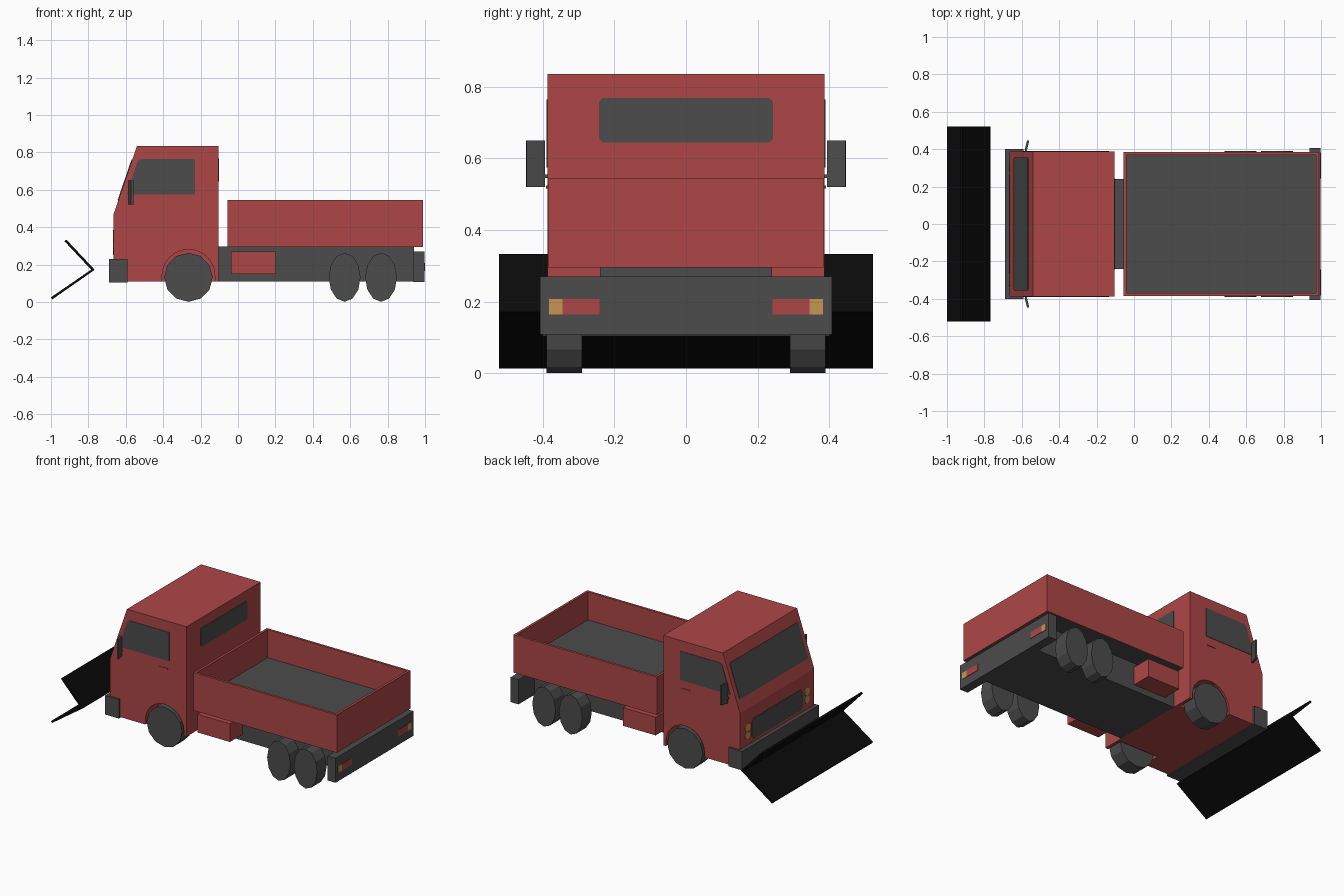
import bpy, bmesh, math
from mathutils import Vector

if "Cube" in bpy.data.objects:
    bpy.data.objects.remove(bpy.data.objects["Cube"])


def material(name, r, g, b):
    m = bpy.data.materials.new(name)
    m.diffuse_color = (r, g, b, 1)
    m.use_nodes = True
    m.node_tree.nodes["Principled BSDF"].inputs["Base Color"].default_value = m.diffuse_color
    return m


RED = material("red_paint", 0.42, 0.062, 0.062)
GREY = material("dark_grey", 0.072, 0.072, 0.072)
BLACK = material("black_metal", 0.003, 0.003, 0.003)
AMBER = material("amber_light", 0.58, 0.30, 0.09)


def prism(name, pts, vec, mat):
    """Flat polygon of 3D points extruded along vec."""
    bm = bmesh.new()
    face = bm.faces.new([bm.verts.new(p) for p in pts])
    ext = bmesh.ops.extrude_face_region(bm, geom=[face], use_keep_orig=True)
    moved = [v for v in ext["geom"] if isinstance(v, bmesh.types.BMVert)]
    bmesh.ops.translate(bm, verts=moved, vec=vec)
    bmesh.ops.recalc_face_normals(bm, faces=bm.faces)
    me = bpy.data.meshes.new(name)
    bm.to_mesh(me)
    bm.free()
    me.materials.append(mat)
    ob = bpy.data.objects.new(name, me)
    bpy.context.collection.objects.link(ob)
    return ob


def box(name, x0, x1, y0, y1, z0, z1, mat):
    pts = [(x0, y0, z0), (x1, y0, z0), (x1, y1, z0), (x0, y1, z0)]
    return prism(name, pts, (0, 0, z1 - z0), mat)


def side_profile(name, xz, y0, y1, mat):
    return prism(name, [(x, y0, z) for x, z in xz], (0, y1 - y0, 0), mat)


def chamfered(a0, a1, b0, b1, c):
    """Rectangle with clipped corners."""
    return [(a0 + c, b0), (a1 - c, b0), (a1, b0 + c), (a1, b1 - c),
            (a1 - c, b1), (a0 + c, b1), (a0, b1 - c), (a0, b0 + c)]


def ellipse(cx, cz, rx, rz, n):
    return [(cx + rx * math.sin(2 * math.pi * i / n),
             cz + rz * math.cos(2 * math.pi * i / n)) for i in range(n)]


# Cab: side profile with wheel arch, plus a core that closes the arch pockets
AX, AZ, AR = -0.265, 0.14, 0.141
arch = [(AX + AR * math.cos(math.pi * i / 12), AZ + AR * math.sin(math.pi * i / 12))
        for i in range(13)]
cab = [(-0.105, 0.11), (-0.105, 0.835), (-0.54, 0.835), (-0.665, 0.47), (-0.665, 0.11),
       (AX - AR, 0.11)] + arch[::-1] + [(AX + AR, 0.11)]
side_profile("cab", cab, -0.387, 0.387, RED)
box("cab_core", -0.45, -0.11, -0.27, 0.27, 0.11, 0.32, RED)

# Windscreen: plate lying on the slanted front
low, high = Vector((-0.665, 0, 0.47)), Vector((-0.54, 0, 0.835))
slope = high - low
normal = Vector((-slope.z, 0, slope.x)).normalized()
screen = [low + slope * t + Vector((0, y, 0))
          for y, t in chamfered(-0.355, 0.355, 0.2, 0.8, 0.012)]
prism("windscreen", screen, normal * 0.004, GREY)

# Rear window and front grille
prism("rear_window", [(-0.106, y, z) for y, z in chamfered(-0.243, 0.243, 0.645, 0.768, 0.01)],
      (0.005, 0, 0), GREY)
prism("grille", [(-0.664, y, z) for y, z in chamfered(-0.265, 0.265, 0.25, 0.385, 0.02)],
      (-0.005, 0, 0), GREY)

# Bumpers
box("front_bumper", -0.69, -0.59, -0.4, 0.4, 0.105, 0.23, GREY)
box("rear_bumper", 0.938, 0.997, -0.407, 0.407, 0.108, 0.27, GREY)

# Chassis and load bed
box("chassis", -0.107, 0.94, -0.24, 0.24, 0.11, 0.297, GREY)
W, T = 0.384, 0.016
X0, X1 = -0.057, 0.99
box("bed_floor", X0 + 0.005, X1 - 0.005, -W + 0.005, W - 0.005, 0.295, 0.36, GREY)
box("bed_front_wall", X0, X0 + T, -W, W, 0.295, 0.545, RED)
box("bed_rear_wall", X1 - T, X1, -W, W, 0.295, 0.545, RED)

# Parts repeated on both sides
for s, side in ((1, "left"), (-1, "right")):
    box(f"bed_wall_{side}", X0 + T, X1 - T, s * (W - T), s * W, 0.295, 0.545, RED)
    box(f"side_tank_{side}", -0.037, 0.2, s * 0.235, s * 0.37, 0.15, 0.27, RED)

    # Door window and handle
    window = [(-0.595, 0.575), (-0.23, 0.575), (-0.23, 0.765),
              (-0.52, 0.765), (-0.537, 0.752)]
    side_profile(f"door_window_{side}", window, s * 0.386, s * 0.39, GREY)
    box(f"door_handle_{side}", -0.3, -0.24, s * 0.386, s * 0.391, 0.516, 0.524, RED)

    # Angled mirror with its arm
    prism(f"mirror_{side}", [(-0.585, s * 0.395, 0.52), (-0.573, s * 0.393, 0.52),
                             (-0.56, s * 0.445, 0.52), (-0.572, s * 0.447, 0.52)],
          (0, 0, 0.13), GREY)
    box(f"mirror_arm_{side}", -0.584, -0.574, s * 0.38, s * 0.4, 0.545, 0.555, GREY)

    # Wheels: the rear pairs are narrower front to back
    for name, cx, rx in (("front_wheel", AX, 0.13), ("middle_wheel", 0.57, 0.085),
                         ("rear_wheel", 0.765, 0.085)):
        side_profile(f"{name}_{side}", ellipse(cx, 0.132, rx, 0.131, 12),
                     s * 0.29, s * 0.389, GREY)

    # Headlights: two stacked lamps
    for part, z, r in (("upper", 0.348, 0.027), ("lower", 0.295, 0.024)):
        prism(f"headlight_{part}_{side}",
              [(-0.664, s * 0.31 + a, b) for a, b in ellipse(0, z, r, r, 10)],
              (-0.005, 0, 0), AMBER)

    # Tail lights
    box(f"tail_light_{side}", 0.996, 1.0, s * 0.242, s * 0.345, 0.165, 0.208, RED)
    box(f"turn_light_{side}", 0.996, 1.0, s * 0.345, s * 0.382, 0.165, 0.208, AMBER)

# Plough blade: bent plate across the front
plough = [(-1.0, 0.025), (-0.993, 0.014), (-0.766, 0.172), (-0.917, 0.333),
          (-0.928, 0.325), (-0.785, 0.173)]
side_profile("plough_blade", plough, -0.522, 0.522, BLACK)
